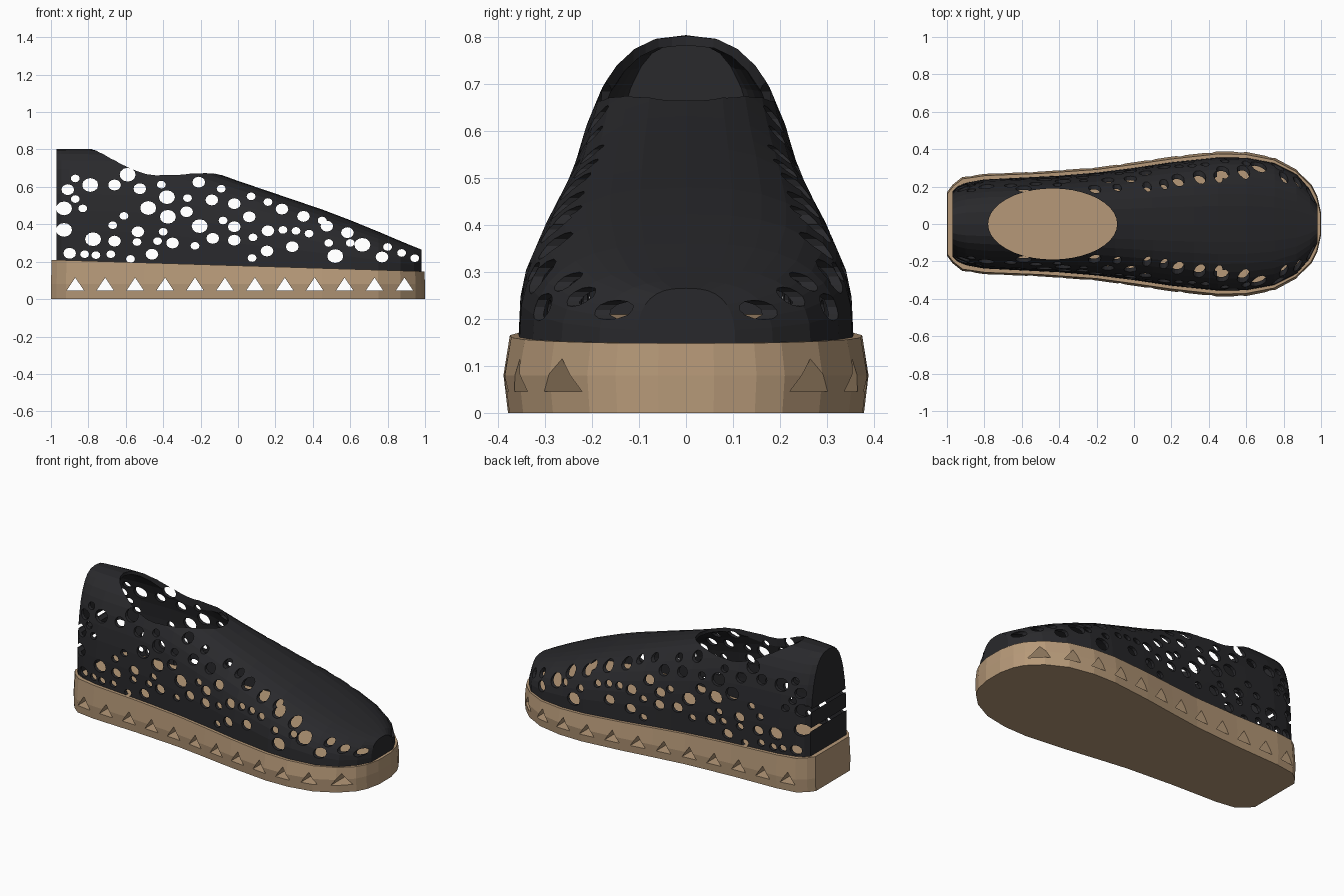
import bpy, bmesh, math

if "Cube" in bpy.data.objects:
    bpy.data.objects.remove(bpy.data.objects["Cube"])

def material(name, col):
    m = bpy.data.materials.new(name)
    m.diffuse_color = (*col, 1)
    m.use_nodes = True
    m.node_tree.nodes["Principled BSDF"].inputs["Base Color"].default_value = m.diffuse_color
    return m

def make_object(name, bm, mat=None):
    bmesh.ops.recalc_face_normals(bm, faces=bm.faces[:])
    me = bpy.data.meshes.new(name)
    bm.to_mesh(me)
    bm.free()
    ob = bpy.data.objects.new(name, me)
    bpy.context.collection.objects.link(ob)
    if mat:
        me.materials.append(mat)
    return ob

def loft(bm, rings, closed):
    """Skin a series of equal-length rings and cap both ends."""
    vs = [[bm.verts.new(p) for p in r] for r in rings]
    n = len(vs[0])
    for a, b in zip(vs, vs[1:]):
        for i in range(n if closed else n - 1):
            j = (i + 1) % n
            bm.faces.new((a[i], a[j], b[j], b[i]))
    bm.faces.new(vs[0])
    bm.faces.new(vs[-1])

def prism(bm, profile, axis, lo, hi):
    """Extrude a 2D profile along y or z."""
    place = (lambda p, t: (p[0], t, p[1])) if axis == 'Y' else (lambda p, t: (p[0], p[1], t))
    loft(bm, [[place(p, t) for p in profile] for t in (lo, hi)], True)

def ellipse(cx, cy, rx, ry, n):
    return [(cx + rx * math.cos(2 * math.pi * i / n),
             cy + ry * math.sin(2 * math.pi * i / n)) for i in range(n)]

def apply_mods(ob):
    bpy.context.view_layer.objects.active = ob
    for m in list(ob.modifiers):
        bpy.ops.object.modifier_apply(modifier=m.name)

def cut(ob, cutter, self_int=False):
    m = ob.modifiers.new("cut", 'BOOLEAN')
    m.operation, m.object, m.solver = 'DIFFERENCE', cutter, 'EXACT'
    m.use_self = self_int
    apply_mods(ob)
    bpy.data.objects.remove(cutter)

def lerp(table, x):
    for (x0, a), (x1, b) in zip(table, table[1:]):
        if x <= x1:
            return a + (b - a) * max(0, x - x0) / (x1 - x0)
    return table[-1][1]

def sole_top(x):
    return 0.179 - 0.031 * x

tan = material("tan_rubber", (0.47, 0.32, 0.19))
black = material("black_foam", (0.022, 0.022, 0.025))

# Sole: outline lofted through three levels with a bulge in the middle
half = [(-1, .17), (-.97, .21), (-.92, .25), (-.8, .268), (-.5, .28), (-.2, .302),
        (0, .33), (.2, .36), (.45, .388), (.6, .385), (.75, .355), (.87, .29),
        (.95, .21), (.98, .15), (1, .06)]
outline = half + [(x, -y) for x, y in reversed(half)]
bm = bmesh.new()
loft(bm, [[(x, y * .975, 0) for x, y in outline],
          [(x, y, .08) for x, y in outline],
          [(x * .996, y * .965, sole_top(x)) for x, y in outline]], True)
sole = make_object("sole", bm, tan)

# Triangular tunnels across the sole
bm = bmesh.new()
for i in range(12):
    x = -.87 + .16 * i
    prism(bm, [(x - .047, .045), (x + .047, .045), (x, .115)], 'Y', -.6, .6)
cut(sole, make_object("tunnel_cutter", bm))

# Upper: rounded-arch sections lofted from heel to toe, then given thickness
widths = [(-.97, .175), (-.945, .2), (-.9, .22), (-.8, .238), (-.6, .248), (-.4, .258),
          (-.2, .275), (0, .3), (.2, .33), (.45, .356), (.6, .354), (.75, .326),
          (.87, .265), (.94, .185), (.98, .105)]
tops = [(-.97, .803), (-.6, .8), (-.4, .775), (-.25, .725), (-.1, .668), (0, .632),
        (.5, .462), (.7, .382), (.9, .297), (.98, .265)]
stations = sorted({x for x, _ in widths} | {-.7, -.5, -.3, -.1, .1, .32})
N, POW = 18, 2 / 2.7
rings = []
for x in stations:
    w, base = lerp(widths, x), sole_top(x) - .006
    h = lerp(tops, x) - base
    ring = []
    for i in range(N + 1):
        c, s = math.cos(math.pi * i / N), math.sin(math.pi * i / N)
        ring.append((x, math.copysign(abs(c) ** POW, c) * w, base + h * max(s, 0) ** POW))
    rings.append(ring)
bm = bmesh.new()
loft(bm, rings, False)
upper = make_object("upper", bm, black)
sol = upper.modifiers.new("shell", 'SOLIDIFY')
sol.thickness, sol.offset = .02, -1
apply_mods(upper)

# Ankle opening
bm = bmesh.new()
prism(bm, ellipse(-.435, 0, .345, .19, 40), 'Z', .42, 1.2)
cut(upper, make_object("opening_cutter", bm))

# Perforations across the upper, grouped by size
large = [(-.79, .61), (-.93, .485), (-.775, .32), (-.93, .37), (-.205, .39), (-.375, .44),
         (-.48, .487), (-.38, .545), (.665, .29), (.52, .23), (-.59, .665)]
medium = [(-.91, .585), (-.66, .61), (-.9, .245), (-.525, .59), (-.66, .31), (-.535, .36),
          (-.46, .24), (-.35, .30), (-.275, .467), (-.21, .625), (-.14, .53), (-.02, .51),
          (-.02, .387), (-.02, .315), (-.135, .325), (.06, .44), (.16, .365), (.155, .257),
          (.235, .485), (.29, .28), (.35, .467), (.475, .39), (.585, .365), (.77, .225)]
small = [(-.87, .645), (-.87, .535), (-.83, .485), (-.82, .24), (-.76, .235), (-.68, .24),
         (-.575, .215), (-.67, .395), (-.61, .445), (-.54, .305), (-.41, .612), (-.4, .36),
         (-.43, .31), (-.27, .54), (-.23, .285), (-.08, .42), (-.09, .59), (.075, .22),
         (.08, .33), (.24, .37), (.31, .365), (.38, .35), (.485, .3), (.6, .3), (.875, .25),
         (.8, .305), (.945, .275), (.07, .57), (.16, .54), (.45, .45)]
bm = bmesh.new()
for group, r in ((large, .043), (medium, .034), (small, .024)):
    for x, z in group:
        rz = r * .86
        z = min(z, lerp(tops, x + r) - .03 - rz)
        prism(bm, ellipse(x, z, r, rz, 12), 'Y', -.6, .6)
cut(upper, make_object("hole_cutter", bm), True)
